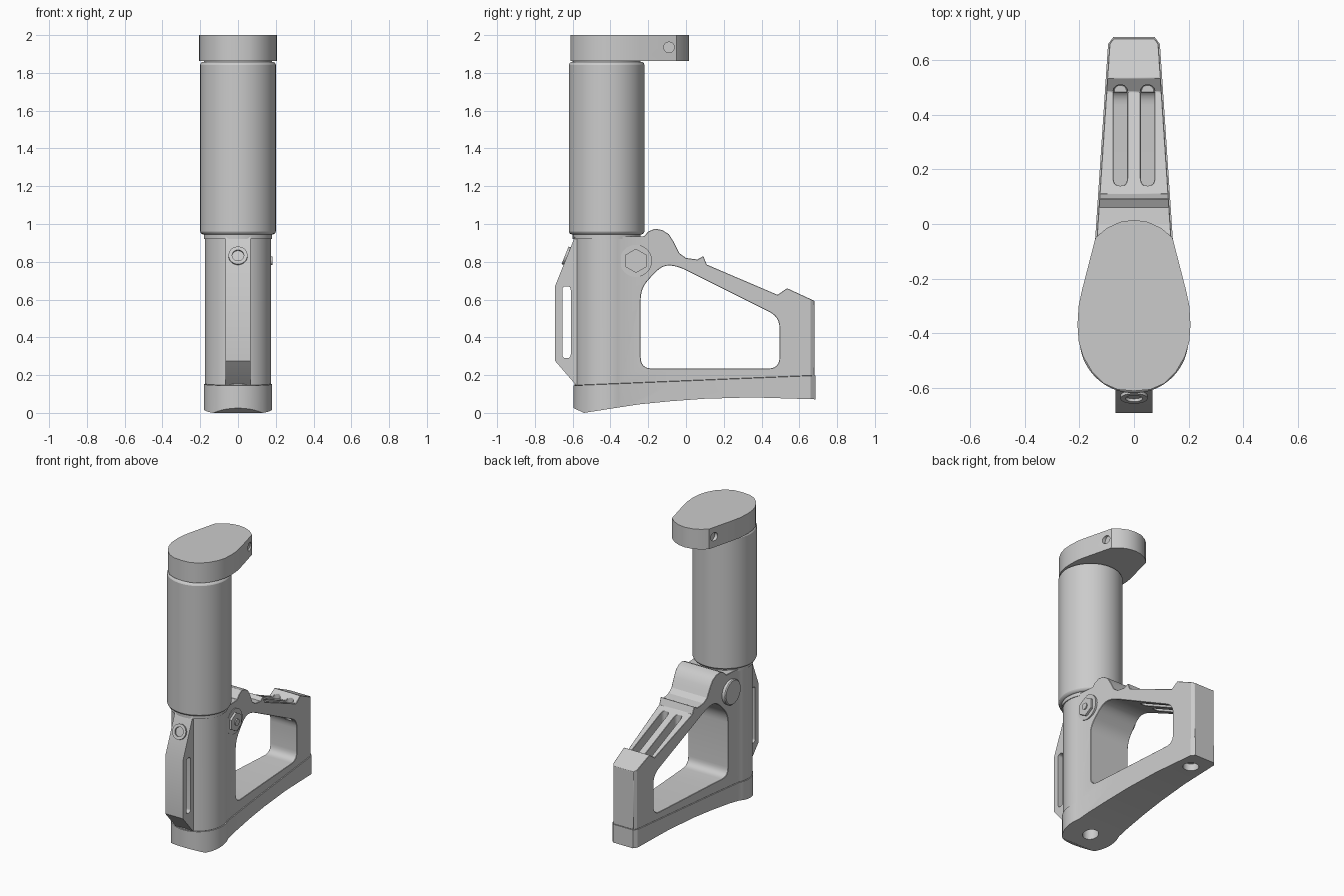
import bpy, bmesh, math
from mathutils import Vector

if "Cube" in bpy.data.objects:
    bpy.data.objects.remove(bpy.data.objects["Cube"])


def finish(name, bm):
    bmesh.ops.recalc_face_normals(bm, faces=bm.faces)
    me = bpy.data.meshes.new(name)
    bm.to_mesh(me)
    bm.free()
    ob = bpy.data.objects.new(name, me)
    bpy.context.collection.objects.link(ob)
    return ob


def prism(name, pts, axis, lo, hi):
    """Extrude an (x, y) outline along z, or a (y, z) outline along x."""
    place = (lambda a, b, c: (a, b, c)) if axis == 'z' else (lambda a, b, c: (c, a, b))
    bm = bmesh.new()
    low = [bm.verts.new(place(a, b, lo)) for a, b in pts]
    high = [bm.verts.new(place(a, b, hi)) for a, b in pts]
    bm.faces.new(low[::-1])
    bm.faces.new(high)
    n = len(pts)
    for i in range(n):
        j = (i + 1) % n
        bm.faces.new((low[i], low[j], high[j], high[i]))
    return finish(name, bm)


def rod(name, r, start, end, sides=40):
    a, b = Vector(start), Vector(end)
    bm = bmesh.new()
    bmesh.ops.create_cone(bm, cap_ends=True, segments=sides, radius1=r, radius2=r,
                          depth=(b - a).length)
    rot = (b - a).to_track_quat('Z', 'Y').to_matrix()
    bmesh.ops.rotate(bm, verts=bm.verts, matrix=rot)
    bmesh.ops.translate(bm, verts=bm.verts, vec=(a + b) / 2)
    return finish(name, bm)


def rounded(corners, r, steps=6):
    """Round every corner of a polygon."""
    out = []
    n = len(corners)
    for i in range(n):
        p = Vector(corners[i])
        u, v = Vector(corners[i - 1]) - p, Vector(corners[(i + 1) % n]) - p
        a = p + u.normalized() * min(r, u.length * 0.48)
        b = p + v.normalized() * min(r, v.length * 0.48)
        for k in range(steps + 1):
            t = k / steps
            out.append(tuple(a * (1 - t) ** 2 + p * 2 * t * (1 - t) + b * t * t))
    return out


def boolean(ob, cutter, op='DIFFERENCE'):
    m = ob.modifiers.new("cut", 'BOOLEAN')
    m.operation, m.object, m.solver = op, cutter, 'EXACT'
    bpy.context.view_layer.objects.active = ob
    bpy.ops.object.modifier_apply(modifier=m.name)
    bpy.data.objects.remove(cutter, do_unlink=True)


def bevel(ob, width, segments=1, angle=40):
    m = ob.modifiers.new("bevel", 'BEVEL')
    m.width, m.segments, m.limit_method = width, segments, 'ANGLE'
    m.angle_limit = math.radians(angle)


def mirrored(half):
    return half + [(-x, y) for x, y in reversed(half) if abs(x) > 1e-6]


def plan(grow=0.0):
    """Teardrop footprint: round front column tapering to a narrow rear."""
    r = 0.175 + grow
    half = [(r * math.sin(math.radians(a)), -0.415 - r * math.cos(math.radians(a)))
            for a in range(0, 120, 6)]
    half += [(0.137 + grow, -0.05), (0.094 + grow, 0.60), (0.09 + grow, 0.66), (0.076, 0.68 + grow)]
    return mirrored(half)


# grip frame: footprint intersected with the side profile
side = [(-0.7, 0.14), (0.75, 0.2), (0.75, 0.56), (0.68, 0.593), (0.535, 0.66), (0.485, 0.625),
        (0.11, 0.785), (0.092, 0.83), (0.06, 0.812), (0.0, 0.82), (-0.035, 0.845),
        (-0.065, 0.905), (-0.09, 0.945), (-0.125, 0.968), (-0.165, 0.975), (-0.2, 0.96),
        (-0.222, 0.935), (-0.7, 0.935)]
frame = prism("grip_frame", plan(), 'z', 0.05, 1.1)
boolean(frame, prism("cutter", side, 'x', -0.4, 0.4), 'INTERSECT')
window = rounded([(-0.24, 0.235), (0.495, 0.235), (0.495, 0.508), (-0.05, 0.78),
                  (-0.13, 0.78), (-0.24, 0.66)], 0.06)
boolean(frame, prism("cutter", window, 'x', -0.4, 0.4))
for sx in (-0.05, 0.05):
    slot = rounded([(sx - 0.025, 0.14), (sx + 0.025, 0.14), (sx + 0.025, 0.51),
                    (sx - 0.025, 0.51)], 0.03)
    boolean(frame, prism("cutter", slot, 'z', 0.5, 0.95))
bevel(frame, 0.008)

# base plate with two sockets underneath
under = [(-0.7, 0.03), (-0.595, 0.025), (-0.54, 0.0), (-0.4, 0.022), (-0.25, 0.045), (-0.08, 0.062),
         (0.1, 0.075), (0.35, 0.082), (0.75, 0.07), (0.75, 0.2), (-0.7, 0.14)]
base = prism("base_plate", plan(0.005), 'z', -0.2, 0.5)
boolean(base, prism("cutter", under, 'x', -0.4, 0.4), 'INTERSECT')
for y in (-0.42, 0.55):
    boolean(base, rod("cutter", 0.05, (0, y, -0.2), (0, y, 0.125)))

# tube with a neck at each end
tube = rod("tube", 0.2, (0, -0.42, 0.945), (0, -0.42, 1.858), 64)
bevel(tube, 0.015, 2)
neck = rod("tube_neck", 0.18, (0, -0.42, 0.92), (0, -0.42, 1.88), 48)

# egg-shaped top cap with cross pin
egg = mirrored([(0, -0.612), (0.06, -0.607), (0.11, -0.585), (0.155, -0.54), (0.187, -0.485),
                (0.203, -0.43), (0.207, -0.37), (0.203, -0.3), (0.19, -0.24), (0.141, -0.05),
                (0.1, -0.015), (0.05, 0.008), (0, 0.015)])
cap = prism("top_cap", egg, 'z', 1.862, 2.0)
boolean(cap, rod("cutter", 0.028, (-0.3, -0.09, 1.935), (0.3, -0.09, 1.935)))
cap_pin = rod("cap_pin", 0.028, (-0.135, -0.09, 1.935), (0.135, -0.09, 1.935))

# front clip with side slot
clip = prism("front_clip", [(-0.56, 0.13), (-0.585, 0.15), (-0.693, 0.275), (-0.693, 0.672),
                            (-0.587, 0.935), (-0.55, 0.935)], 'x', -0.067, 0.067)
slit = rounded([(-0.655, 0.29), (-0.61, 0.29), (-0.61, 0.67), (-0.655, 0.67)], 0.02)
boolean(clip, prism("cutter", slit, 'x', -0.2, 0.2))

# clip screw, square to the sloping face
c, n = Vector((0, -0.629, 0.83)), Vector((0, -0.928, 0.372))
screw = rod("clip_screw", 0.05, c - n * 0.03, c + n * 0.012)
boolean(screw, rod("cutter", 0.031, c - n * 0.012, c + n * 0.05))

# pivot bolt: nut and washer on the right, plain head on the left
py, pz = -0.265, 0.805
washer = rod("pivot_washer", 0.085, (0.1, py, pz), (0.16, py, pz))
nut = rod("pivot_nut", 0.064, (0.12, py, pz), (0.175, py, pz), 6)
stud = rod("pivot_stud", 0.022, (0.1, py, pz), (0.182, py, pz), 24)
head = rod("pivot_head", 0.085, (-0.1, py, pz), (-0.174, py, pz))
bevel(head, 0.006)

for ob in list(bpy.context.scene.objects):
    bpy.ops.object.select_all(action='DESELECT')
    ob.select_set(True)
    bpy.context.view_layer.objects.active = ob
    bpy.ops.object.shade_smooth_by_angle(angle=math.radians(25))
